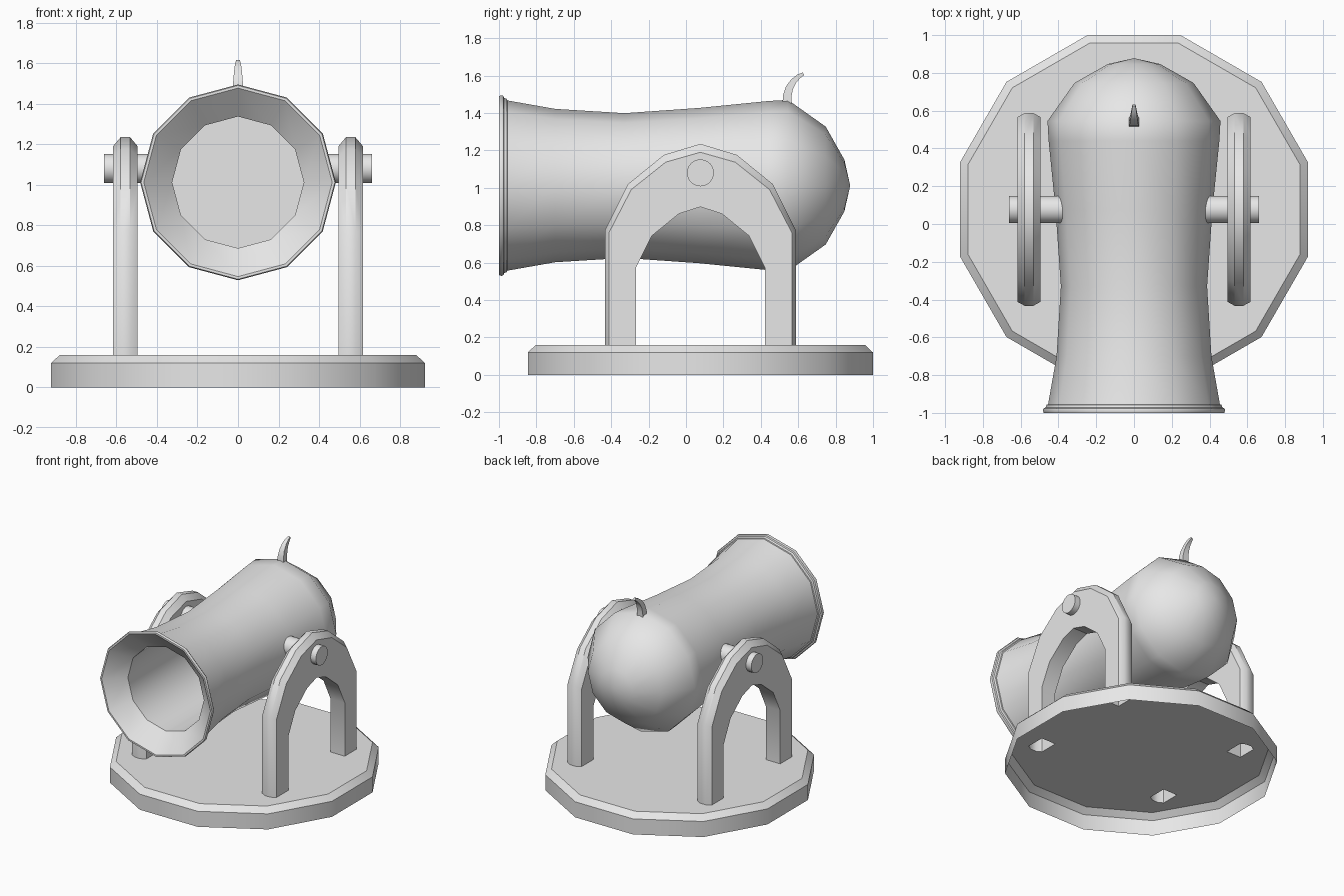
import bpy, bmesh, math
from mathutils import Vector

cube = bpy.data.objects.get("Cube")
if cube:
    bpy.data.objects.remove(cube, do_unlink=True)

grey = bpy.data.materials.new("plain_grey")
grey.diffuse_color = (0.8, 0.8, 0.8, 1)
grey.use_nodes = True
grey.node_tree.nodes["Principled BSDF"].inputs["Base Color"].default_value = (0.8, 0.8, 0.8, 1)

CY = 0.077         # centre of base, arches and pins along y
AXIS_Z = 1.012     # height of the barrel axis
PLATE_Z = 0.16     # top of the base


def finish(name, bm, angle=35):
    """Turn a bmesh into a shaded, coloured object."""
    bmesh.ops.remove_doubles(bm, verts=bm.verts, dist=1e-5)
    bmesh.ops.recalc_face_normals(bm, faces=bm.faces)
    mesh = bpy.data.meshes.new(name)
    bm.to_mesh(mesh)
    bm.free()
    mesh.materials.append(grey)
    obj = bpy.data.objects.new(name, mesh)
    bpy.context.collection.objects.link(obj)
    bpy.ops.object.select_all(action='DESELECT')
    obj.select_set(True)
    bpy.context.view_layer.objects.active = obj
    bpy.ops.object.shade_smooth_by_angle(angle=math.radians(angle))
    return obj


def add_ring(bm, points):
    return [bm.verts.new(p) for p in points]


def bridge(bm, a, b):
    n = len(a)
    for i in range(n):
        j = (i + 1) % n
        quad = (a[i], a[j], b[j], b[i])
        if len({tuple(v.co) for v in quad}) == 4:
            bm.faces.new(quad)
        else:   # pole of a lathe
            tri = (a[i], b[j], b[i]) if a[i].co == a[j].co else (a[i], a[j], b[i])
            bm.faces.new(tri)


def loft(bm, rings):
    rings = [add_ring(bm, r) for r in rings]
    for a, b in zip(rings, rings[1:]):
        bridge(bm, a, b)
    return rings


# Arch stations from the front foot to the crown: outer edge, face outline, inner edge (y offset, z)
half = [
    ((-0.51, PLATE_Z), (-0.489, PLATE_Z), (-0.345, PLATE_Z)),
    ((-0.51, 0.775), (-0.489, 0.76), (-0.345, 0.572)),
    ((-0.387, 1.02), (-0.37, 0.99), (-0.26, 0.743)),
    ((-0.195, 1.176), (-0.186, 1.137), (-0.115, 0.861)),
    ((0.0, 1.235), (0.0, 1.19), (0.0, 0.898)),
]
stations = half + [tuple((-y, z) for y, z in s) for s in reversed(half[:-1])]
X0, X1, CH = 0.495, 0.617, 0.038


def arch_section(station, side):
    """Cross-section with chamfered outer corners."""
    outer, face, inner = station
    pts = [(X0, inner), (X1, inner), (X1, face), (X1 - CH, outer), (X0 + CH, outer), (X0, face)]
    return [(side * x, CY + y, z) for x, (y, z) in pts]


# Support arches, open at the feet
for side, label in ((1, "left"), (-1, "right")):
    bm = bmesh.new()
    loft(bm, [arch_section(s, side) for s in stations])
    finish(label + "_support_arch", bm)

    # Trunnion pin
    bm = bmesh.new()
    loft(bm, [[(side * x, CY + 0.072 * math.cos(t), 1.08 + 0.072 * math.sin(t))
               for t in (math.tau * k / 24 for k in range(24))] for x in (0.34, 0.662)])
    bmesh.ops.holes_fill(bm, edges=bm.edges)
    finish(label + "_trunnion_pin", bm)


# Base: hollow shell, its top pierced where the arch feet stand
def dodecagon(r, z):
    return [(r * math.cos(math.radians(15 + 30 * k)),
             CY + r * math.sin(math.radians(15 + 30 * k)), z) for k in range(12)]


bm = bmesh.new()
shell = loft(bm, [dodecagon(0.955, 0), dodecagon(0.955, 0.12), dodecagon(0.911, PLATE_Z)])
loops = [shell[-1]] + [add_ring(bm, arch_section(s, side))
                       for side in (1, -1) for s in (stations[0], stations[-1])]
edges = []
for loop in loops:
    for a, b in zip(loop, loop[1:] + loop[:1]):
        edges.append(bm.edges.get((a, b)) or bm.edges.new((a, b)))
bmesh.ops.triangle_fill(bm, use_beauty=True, use_dissolve=False,
                        edges=edges, normal=Vector((0, 0, 1)))
finish("base", bm)

# Barrel: lathe from the rounded tail over the muzzle lip and into the bore (y, radius)
profile = [
    (0.878, 0), (0.847, 0.138), (0.747, 0.315), (0.545, 0.458), (0.44, 0.452),
    (0.07, 0.415), (-0.33, 0.387), (-0.7, 0.41), (-0.955, 0.455),
    (-0.957, 0.463), (-0.972, 0.468), (-0.976, 0.479), (-0.987, 0.483), (-1.0, 0.478),
    (-1.0, 0.465), (-0.88, 0.325), (0.4, 0.325), (0.4, 0),
]
bm = bmesh.new()
loft(bm, [[(r * math.sin(math.tau * k / 12), y, AXIS_Z + r * math.cos(math.tau * k / 12))
           for k in range(12)] for y, r in profile])
finish("barrel", bm, 40)

# Fuse: tapering curved strip (y, z, half width, half depth, lean in degrees)
path = [
    (0.540, 1.44, 0.026, 0.024, 0), (0.541, 1.49, 0.025, 0.023, 8),
    (0.553, 1.535, 0.021, 0.020, 22), (0.575, 1.57, 0.017, 0.016, 38),
    (0.602, 1.595, 0.013, 0.012, 52), (0.628, 1.61, 0.008, 0.008, 60),
]
bm = bmesh.new()
rings = []
for y, z, w, d, lean in path:
    c, s = math.cos(math.radians(lean)), math.sin(math.radians(lean))
    rings.append([(x * w, y + e * d * c, z - e * d * s)
                  for x, e in ((-1, -1), (1, -1), (1, 1), (-1, 1))])
loft(bm, rings)
bmesh.ops.holes_fill(bm, edges=bm.edges)
finish("fuse", bm)
